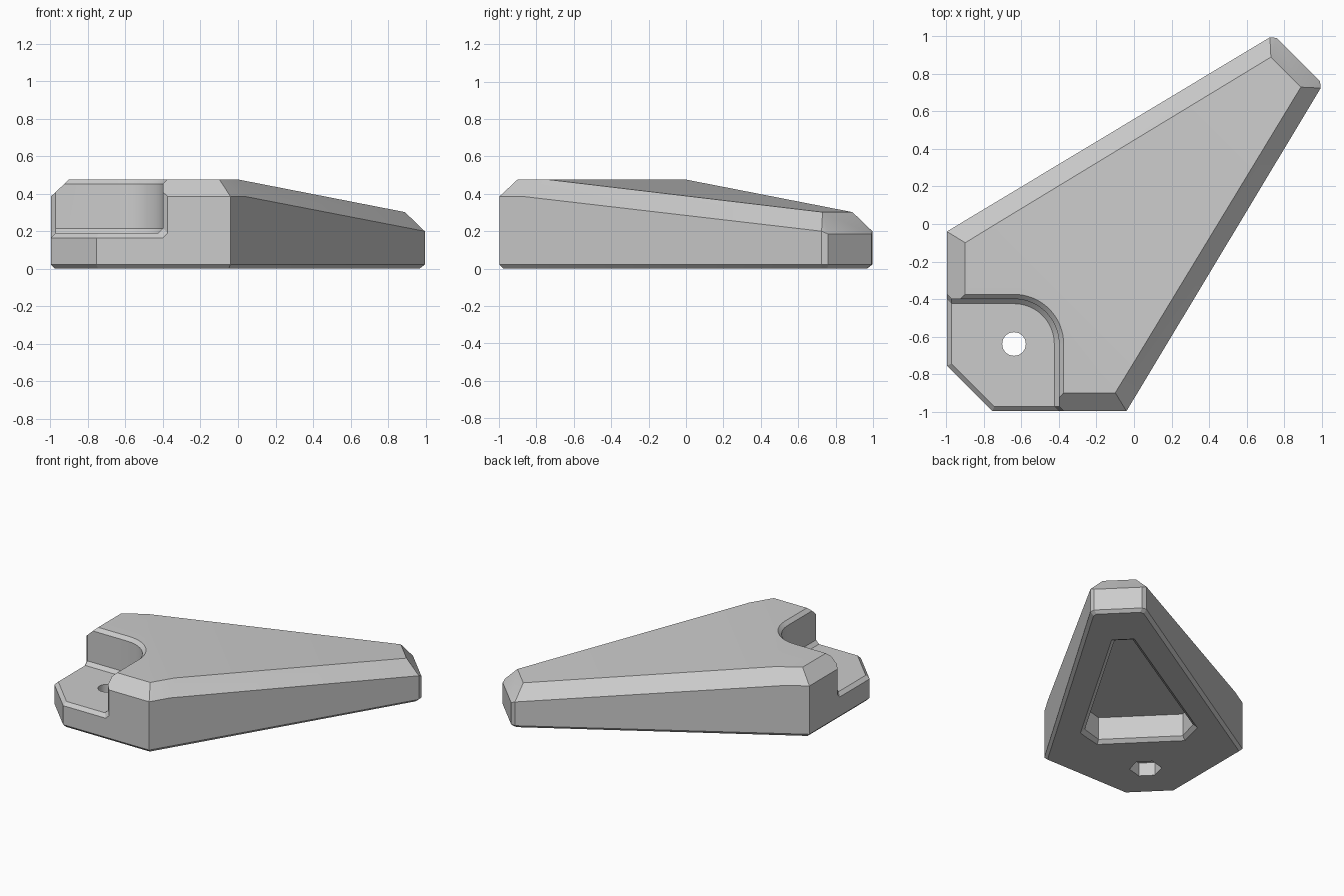
import bpy, bmesh
from math import sin, cos, pi, radians, sqrt

if "Cube" in bpy.data.objects:
    bpy.data.objects.remove(bpy.data.objects["Cube"])


def finish(name, bm):
    bmesh.ops.recalc_face_normals(bm, faces=bm.faces)
    me = bpy.data.meshes.new(name)
    bm.to_mesh(me)
    bm.free()
    ob = bpy.data.objects.new(name, me)
    bpy.context.collection.objects.link(ob)
    return ob


def swap(pts):
    """Mirror points across the diagonal plane x = y."""
    return [(p[1], p[0], p[2]) for p in pts]


def hull(name, pts):
    bm = bmesh.new()
    for p in pts:
        bm.verts.new(p)
    bmesh.ops.convex_hull(bm, input=bm.verts[:])
    loose = [v for v in bm.verts if not v.link_faces]
    bmesh.ops.delete(bm, geom=loose, context='VERTS')
    bmesh.ops.dissolve_limit(bm, angle_limit=radians(1.5),
                             verts=bm.verts[:], edges=bm.edges[:])
    return finish(name, bm)


def loft(name, rings):
    """Closed solid through a stack of equal-count rings."""
    bm = bmesh.new()
    rows = [[bm.verts.new(p) for p in ring] for ring in rings]
    n = len(rows[0])
    for a, b in zip(rows, rows[1:]):
        for i in range(n):
            j = (i + 1) % n
            bm.faces.new((a[i], a[j], b[j], b[i]))
    bm.faces.new(rows[0])
    bm.faces.new(rows[-1])
    return finish(name, bm)


def cut(target, cutter):
    cutter.hide_render = True
    m = target.modifiers.new("cut", 'BOOLEAN')
    m.operation = 'DIFFERENCE'
    m.solver = 'EXACT'
    m.object = cutter
    bpy.context.view_layer.objects.active = target
    bpy.ops.object.modifier_apply(modifier=m.name)
    bpy.data.objects.remove(cutter)


def circle(c, r, n, z, start=0.0):
    return [(c + r * cos(start + 2 * pi * i / n),
             c + r * sin(start + 2 * pi * i / n), z) for i in range(n)]


# Wedge body: one half of its corners, mirrored across the diagonal
outline = [(-0.04, -0.998), (-0.755, -0.998), (0.996, 0.725), (0.992, 0.76)]
half = [(x, y, 0.022) for x, y in outline]
half += [(-0.05, -0.976, 0), (-0.746, -0.976, 0), (0.968, 0.725, 0), (0.966, 0.756, 0)]
half += [(-0.755, -0.998, 0.385), (-0.04, -0.998, 0.385), (0.04, -0.865, 0.385),
         (0.996, 0.725, 0.2), (0.992, 0.76, 0.185)]
half += [(-0.74, -0.9, 0.477), (-0.1, -0.9, 0.477), (-0.005, -0.745, 0.477),
         (0.89, 0.73, 0.302)]
body = hull("wedge_body", half + swap(half))

# Stepped corner seat with rounded inner wall
C = -0.64


def seat_ring(r, z):
    arc = [(C + r * cos(pi / 2 * i / 16), C + r * sin(pi / 2 * i / 16), z)
           for i in range(17)]
    return arc + [(-1.3, C + r, z), (-1.3, -1.3, z), (C + r, -1.3, z)]


cut(body, loft("seat_cutter", [seat_ring(r, z) for r, z in (
    (0.215, 0.19), (0.24, 0.215), (0.24, 0.452), (0.265, 0.477), (0.29, 0.502))]))

# Chamfers where the seat runs out through the side walls
flare = []
for x, d in ((-0.973, 0.0), (-1.073, 0.1)):
    flare.append([(x, -1.3, 0.19 - d), (x, -0.425 + d, 0.19 - d),
                  (x, -0.40 + d, 0.215 - d), (x, -0.40 + d, 0.7), (x, -1.3, 0.7)])
cut(body, loft("flare_left", flare))
cut(body, loft("flare_front", [swap(r) for r in flare]))


def diag(u, v, z):
    """Point from along-diagonal and across-diagonal distances."""
    return ((u + v) / sqrt(2), (u - v) / sqrt(2), z)


e = -1.753 / sqrt(2) + 0.025
cut(body, loft("flare_corner", [
    [diag(e - d, -0.6, 0.19 - d), diag(e - d, 0.6, 0.19 - d),
     diag(e - d, 0.6, 0.7), diag(e - d, -0.6, 0.7)] for d in (0.0, 0.1)]))

# Underside pocket with chamfered mouth
inner = [(0.81, 0.062), (-0.38, 0.37), (-0.525, 0.288)]
outer = [(0.86, 0.078), (-0.384, 0.4), (-0.55, 0.3)]
wide = [(2 * o[0] - i[0], 2 * o[1] - i[1]) for o, i in zip(outer, inner)]


def pocket_ring(pts, z):
    return [diag(u, v, z) for u, v in pts] + [diag(u, -v, z) for u, v in reversed(pts)]


cut(body, loft("pocket_cutter", [pocket_ring(wide, -0.025),
                                 pocket_ring(inner, 0.025), pocket_ring(inner, 0.195)]))

# Nut recess below and bolt hole through the seat
cut(body, loft("nut_cutter", [circle(C, 0.11, 6, z, -pi / 4) for z in (-0.05, 0.1)]))
cut(body, loft("bolt_cutter", [circle(C, 0.063, 32, z) for z in (-0.1, 0.4)]))

bpy.ops.object.select_all(action='DESELECT')
body.select_set(True)
bpy.context.view_layer.objects.active = body
bpy.ops.object.shade_smooth_by_angle(angle=radians(13))
